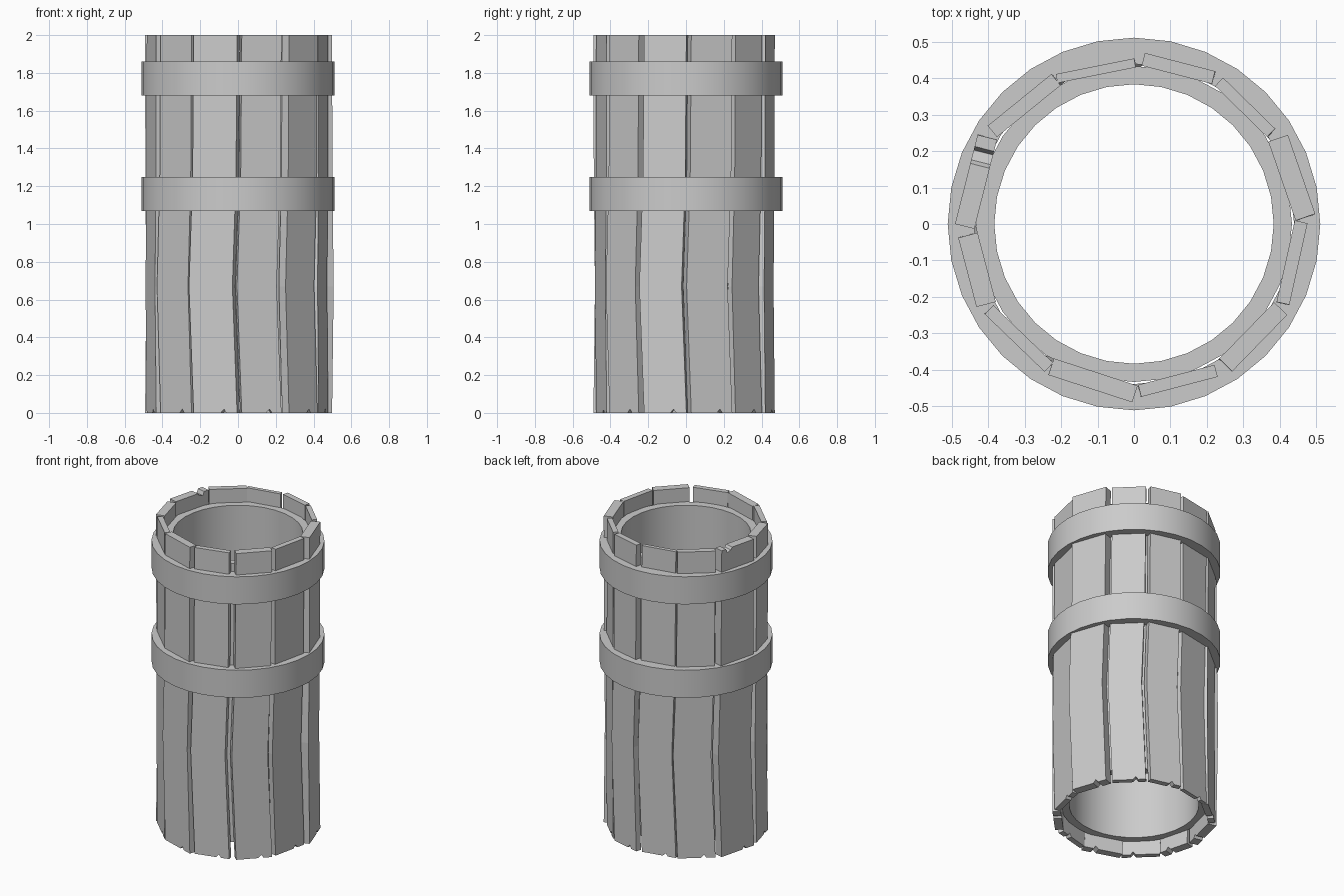
import bpy, bmesh, math
from mathutils import Vector

if "Cube" in bpy.data.objects:
    bpy.data.objects.remove(bpy.data.objects["Cube"])


def finish(bm, name):
    bmesh.ops.recalc_face_normals(bm, faces=bm.faces)
    me = bpy.data.meshes.new(name)
    bm.to_mesh(me)
    bm.free()
    ob = bpy.data.objects.new(name, me)
    bpy.context.collection.objects.link(ob)
    return ob


def tube(name, r_in, r_out, z0, z1, n):
    """Hollow ring with a rectangular section, smooth walls and sharp rims."""
    bm = bmesh.new()
    rings = []
    for r, z in ((r_out, z0), (r_out, z1), (r_in, z1), (r_in, z0)):
        rings.append([bm.verts.new((r * math.cos(math.tau * i / n),
                                    r * math.sin(math.tau * i / n), z)) for i in range(n)])
    for k in range(4):
        a, b = rings[k], rings[(k + 1) % 4]
        for i in range(n):
            j = (i + 1) % n
            bm.faces.new((a[i], a[j], b[j], b[i]))
    ob = finish(bm, name)
    bpy.ops.object.select_all(action='DESELECT')
    ob.select_set(True)
    bpy.context.view_layer.objects.active = ob
    bpy.ops.object.shade_smooth_by_angle(angle=math.radians(35))


def plank(name, x0, y0, x1, y1, thick, top_chip=False):
    """Bent board: outer edge runs from (x0, y0) to (x1, y1) clockwise."""
    a, b = Vector((x0, y0, 0)), Vector((x1, y1, 0))
    t = (b - a).normalized()
    inward = Vector((t.y, -t.x, 0))
    w = (b - a).length
    bend = {0.67: 0.026, 1.25: 0.006}
    # outline (distance along board, height) with a chip in the bottom edge
    c = 0.31 * w
    pts = [(0, 0), (c - 0.016, 0), (c - 0.002, 0.02), (c + 0.016, 0), (w, 0),
           (w, 0.67), (w, 1.25), (w, 2)]
    if top_chip:
        pts += [(0.87 * w, 2), (0.83 * w, 1.975), (0.72 * w, 1.985), (0.68 * w, 2)]
    pts += [(0, 2), (0, 1.25), (0, 0.67)]
    bm = bmesh.new()
    sides = []
    for off in (0, thick):
        sides.append([bm.verts.new(a + t * (s + bend.get(z, 0)) + inward * off
                                   + Vector((0, 0, z))) for s, z in pts])
    outer, inner = sides
    bm.faces.new(outer)
    bm.faces.new(inner[::-1])
    n = len(pts)
    for i in range(n):
        j = (i + 1) % n
        bm.faces.new((outer[j], outer[i], inner[i], inner[j]))
    finish(bm, name)


# Staves, each slightly different in width, thickness and tilt
STAVES = [
    (-0.215, 0.412, 0.000, 0.455, 0.025), (0.030, 0.470, 0.223, 0.420, 0.036),
    (0.245, 0.402, 0.388, 0.262, 0.032), (0.423, 0.245, 0.498, 0.028, 0.057),
    (0.477, 0.002, 0.427, -0.222, 0.036), (0.421, -0.250, 0.270, -0.405, 0.050),
    (0.230, -0.420, 0.020, -0.475, 0.034), (-0.005, -0.490, -0.235, -0.415, 0.048),
    (-0.246, -0.406, -0.410, -0.248, 0.034), (-0.433, -0.228, -0.483, -0.038, 0.055),
    (-0.492, 0.000, -0.430, 0.245, 0.055), (-0.402, 0.270, -0.227, 0.412, 0.040),
]
for i, s in enumerate(STAVES):
    plank(f"stave_{i + 1}", *s, top_chip=(i == 10))

# Inner lining and the two hoops
tube("inner_lining", 0.384, 0.434, 0.09, 1.91, 32)
tube("lower_hoop", 0.44, 0.512, 1.07, 1.25, 32)
tube("upper_hoop", 0.44, 0.512, 1.68, 1.86, 32)
